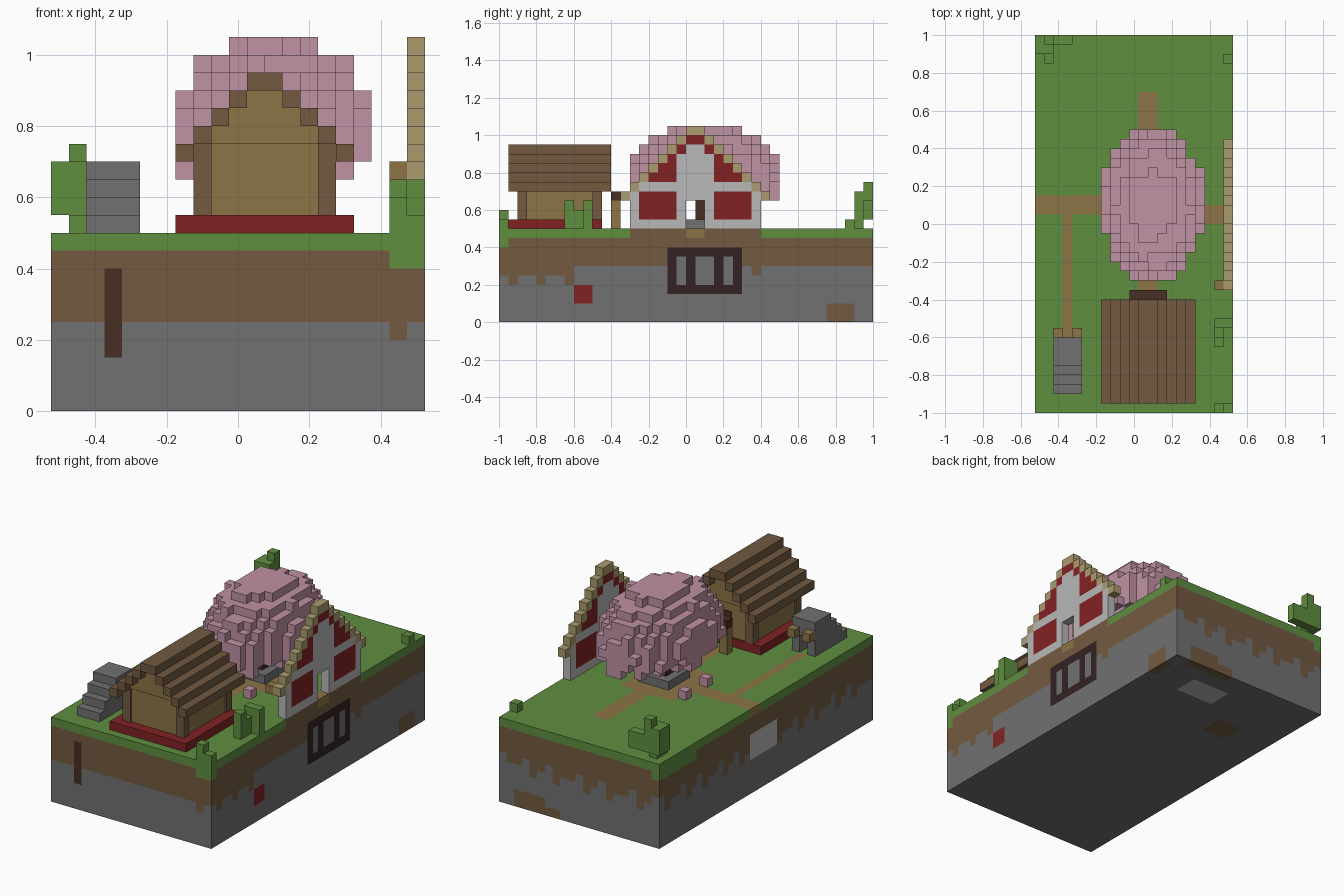
import bpy, bmesh, random
from mathutils import Vector

random.seed(4)
if "Cube" in bpy.data.objects:
    bpy.data.objects.remove(bpy.data.objects["Cube"])

U = 0.05  # size of one cube
PALETTE = {
    "grass": "608E40", "dirt": "735A40", "stone": "717171", "plaster": "B8B8B8",
    "red": "822224", "straw": "AA9C6E", "blossom": "C092A4", "bark": "482E24",
    "timber": "8C7546", "iron": "342224",
}


def linear(code):
    vals = [int(code[i:i + 2], 16) / 255 for i in (0, 2, 4)]
    return [v / 12.92 if v <= 0.04 else ((v + 0.055) / 1.055) ** 2.4 for v in vals] + [1]


MATS = {}
for key, code in PALETTE.items():
    m = bpy.data.materials.new(key)
    m.use_nodes = True
    m.diffuse_color = linear(code)
    bsdf = m.node_tree.nodes["Principled BSDF"]
    bsdf.inputs["Base Color"].default_value = linear(code)
    bsdf.inputs["Roughness"].default_value = 0.9
    MATS[key] = m


def finish(name, bm, keys):
    me = bpy.data.meshes.new(name)
    bm.to_mesh(me)
    bm.free()
    for k in keys:
        me.materials.append(MATS[k])
    ob = bpy.data.objects.new(name, me)
    bpy.context.collection.objects.link(ob)
    return ob


def block(name, key, x, y, z):
    """Box from (min, max) pairs."""
    bm = bmesh.new()
    bmesh.ops.create_cube(bm, size=1)
    for v in bm.verts:
        v.co = [(a + b) / 2 + c * (b - a) for (a, b), c in zip((x, y, z), v.co)]
    return finish(name, bm, [key])


def cubes(name, x, y, z, rule):
    """Fill a box with cubes; rule(centre) gives a colour name or None."""
    n = [round((b - a) / U) for a, b in (x, y, z)]
    cells = {}
    for i in range(n[0]):
        for j in range(n[1]):
            for k in range(n[2]):
                key = rule(x[0] + (i + .5) * U, y[0] + (j + .5) * U, z[0] + (k + .5) * U)
                if key:
                    cells[i, j, k] = key
    keys = sorted(set(cells.values()))
    bm, verts = bmesh.new(), {}
    base = Vector((x[0], y[0], z[0]))

    def vert(p):
        if p not in verts:
            verts[p] = bm.verts.new(base + Vector(p) * U)
        return verts[p]

    for c, key in cells.items():
        for axis in range(3):
            for side in (0, 1):
                near = list(c)
                near[axis] += 2 * side - 1
                if tuple(near) in cells:
                    continue
                ring = []
                for s, t in ((0, 0), (1, 0), (1, 1), (0, 1)):
                    p = list(c)
                    p[axis] += side
                    p[(axis + 1) % 3] += s
                    p[(axis + 2) % 3] += t
                    ring.append(vert(tuple(p)))
                f = bm.faces.new(ring if side else ring[::-1])
                f.material_index = keys.index(key)
    return finish(name, bm, keys)


def within(v, a, b):
    return a < v < b


# Layered ground with paths, wall gate and buried patches
def ground_rule(x, y, z):
    east, west, front, back = x > .48, x < -.48, y < -.96, y > .96
    i, j = round((x + .5) / U), round((y + .975) / U)
    if z > .45:
        if east and within(y, -.3, .4):
            return "timber" if within(y, 0, .1) else "dirt"
        path = (within(x, .025, .125) and within(y, -.4, .7)
                or within(y, .05, .15) and x < .1
                or within(y, 0, .1) and x > .1
                or within(x, -.375, -.325) and within(y, -.6, .1)
                or within(x, -.13, .23) and within(y, -.08, .28))
        return "timber" if path else "grass"
    if z > .4 and ((west and y > .65) or (x > .425 and front)):
        return "grass"
    if east:
        if within(y, -.1, .3) and within(z, .15, .4):
            hole = within(y, -.05, 0) or within(y, .05, .15) or within(y, .2, .25)
            return "stone" if hole and within(z, .2, .35) else "iron"
        if within(y, -.6, -.5) and within(z, .1, .2):
            return "red"
        if within(y, .75, .9) and z < .1:
            return "dirt"
    if front and within(x, -.375, -.325) and within(z, .15, .4):
        return "bark"
    if west and within(y, -.1, .15) and within(z, .2, .35):
        return "plaster"
    if back and within(x, .125, .425) and z < (.1 if x > .22 else .05):
        return "dirt"
    if z < .05:
        if within(x, 0, .3) and within(y, .7, .85):
            return "plaster"
        if within(x, -.3, -.15) and within(y, .45, .6):
            return "dirt"
    low = .3
    if front or (east and y < -.6):
        low = .2 if (front and i == 19) or (east and j in (1, 4, 7)) else .25
    elif east:
        low = .25 if j == 27 else .3
    elif west or back:
        low = (.3, .25, .25, .2, .3, .25, .2)[(i + j) % 7]
    return "dirt" if z > low else "stone"


cubes("ground", (-.525, .525), (-1, 1), (0, .5), ground_rule)


# Gabled facade with stepped straw edge, red panels and an open doorway
def facade_rule(x, y, z):
    d = abs(y - .05)
    k = int(d / U)
    top = 1.05 - k * U
    if z > top:
        return None
    if z > top - U:
        return "straw"
    if d > .35 or (d < .05 and z < .65):
        return None
    if within(d, .1, .3) and within(z, .55, .7):
        return "red"
    if within(z, .75, .8) and within(d, .1, .25) or within(z, .8, .85) and within(d, .1, .2):
        return "red"
    if z > .85 and z > top - 2 * U:
        return "red"
    return "plaster"


cubes("facade", (.475, .525), (-.35, .45), (.5, 1.05), facade_rule)
block("facade_bracket", "timber", (.425, .475), (-.35, -.3), (.65, .7))

# House: red plinth, timber walls, corner posts, stepped roof
MID = .075
block("house_plinth", "red", (-.175, .325), (-.95, -.45), (.5, .55))
block("house_walls", "timber", (-.115, .265), (-.89, -.46), (.55, .75))
for x in (-.125, .225):
    for y in (-.9, -.5):
        block("house_corner_post", "dirt", (x, x + U), (y, y + U), (.55, .75))
for k in range(5):
    top = .95 - k * U
    for s in (-1, 1):
        a, b = sorted((MID + s * k * U, MID + s * (k + 1) * U))
        block("roof_step", "dirt", (a, b), (-.95, -.4), (top - U, top))
    if k < 3:
        w = (k + 1) * U
        block("gable_filling", "timber", (MID - w, MID + w), (-.9, -.45), (top - 2 * U, top - U))
block("porch_awning", "bark", (-.025, .175), (-.4, -.35), (.65, .7))
for x in (-.025, .125):
    block("porch_post", "timber", (x, x + U), (-.4, -.35), (.5, .65))
block("house_door", "bark", (.025, .125), (-.462, -.455), (.55, .7))


# Stepped stone cellar entrance
def cellar_rule(x, y, z):
    if within(x, -.375, -.325) and y > -.7 and z < .6:
        return None
    return "stone" if z < min(.7, .55 + (int((y + .9) / U)) * U) else None


cubes("stone_cellar", (-.425, -.275), (-.9, -.6), (.5, .7), cellar_rule)
for x in (-.425, -.325):
    block("cellar_lamp", "timber", (x, x + U), (-.6, -.55), (.6, .65))


# Blossom tree on a stone slab
def canopy_rule(x, y, z):
    u, v = (x - .1) / .275, (y - .1) / .405
    flat = u * u + v * v
    h = (z - .77) / (.29 if z > .77 else .45)
    r = flat + h * h + random.uniform(-.06, .06)
    if r > 1 or (z < .8 and flat < .5):
        return None
    if z < .7 and random.random() < .6:
        return None
    return "blossom"


cubes("tree_canopy", (-.175, .375), (-.3, .5), (.65, 1.05), canopy_rule)
block("tree_slab", "stone", (-.025, .175), (0, .2), (.5, .55))
block("tree_trunk", "bark", (.025, .125), (.05, .15), (.55, .85))
block("tree_branch", "bark", (-.075, .225), (.075, .125), (.7, .75))
block("tree_branch", "bark", (.05, .1), (-.05, .25), (.65, .7))
for x, y in ((-.175, .2), (-.175, 0), (.175, -.2)):
    block("fallen_blossom", "blossom", (x, x + U), (y, y + U), (.5, .55))

# Shrubs along the edges
for x, y, z in [
    ((-.475, -.425), (.85, .95), (.5, .55)), ((-.525, -.425), (.9, 1), (.55, .7)),
    ((-.475, -.425), (.95, 1), (.7, .75)), ((-.425, -.325), (.95, 1), (.55, .65)),
    ((.425, .475), (-.65, -.6), (.5, .65)), ((.425, .475), (-.6, -.55), (.5, .6)),
    ((.425, .525), (-.55, -.5), (.5, .65)), ((.425, .475), (-1, -.95), (.5, .6)),
    ((.475, .525), (-1, -.95), (.5, .55)), ((.475, .525), (.85, .9), (.5, .55)),
]:
    block("shrub", "grass", x, y, z)
